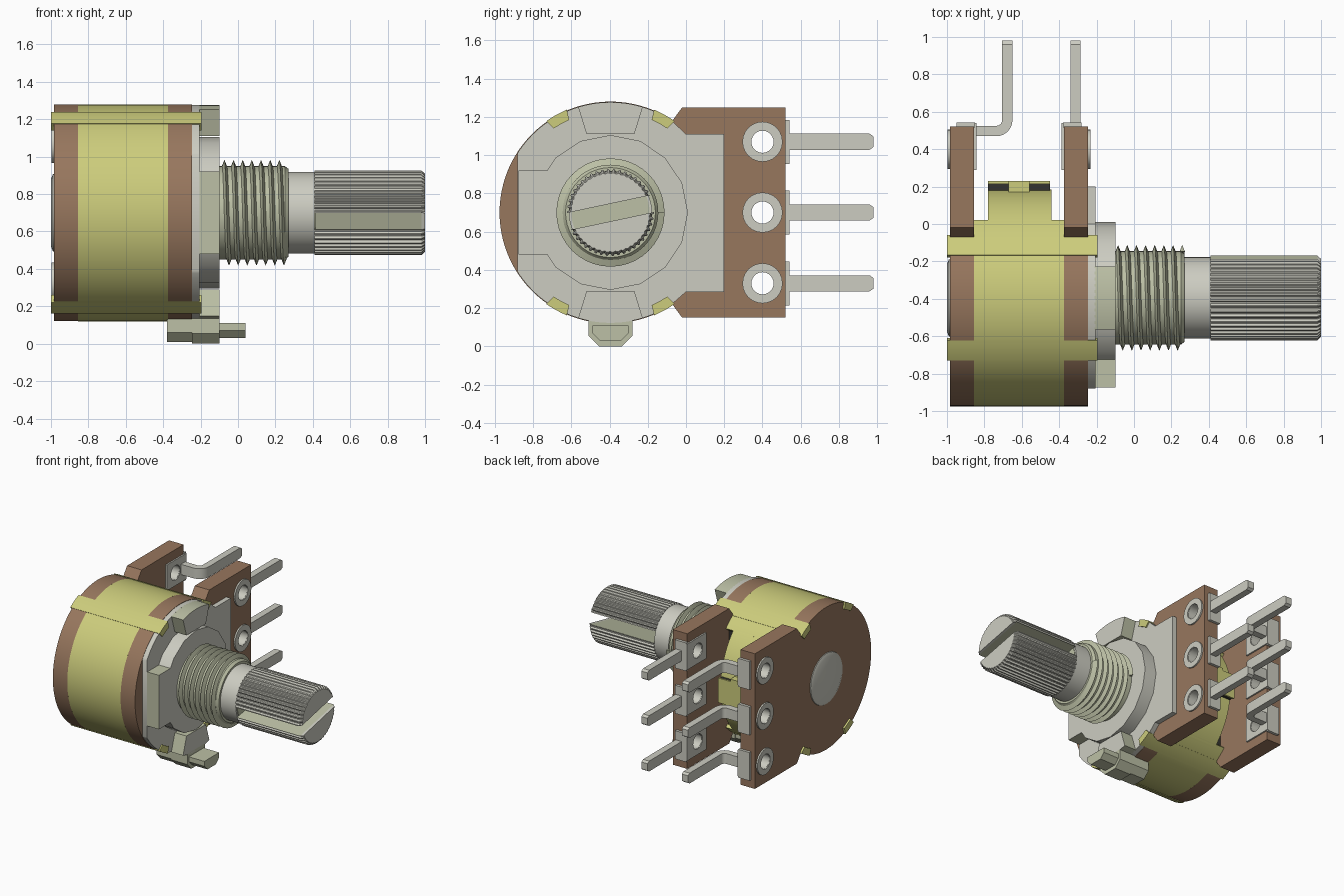
import bpy, bmesh
from math import sin, cos, pi, radians, asin
from mathutils import Matrix

if "Cube" in bpy.data.objects:
    bpy.data.objects.remove(bpy.data.objects["Cube"])

CY, CZ, R = -0.395, 0.70, 0.58      # main axis (along x) and body radius
PIN_Z = (0.33, 0.70, 1.07)


def material(name, srgb):
    col = [(c / 255) ** 2.2 for c in srgb] + [1]
    m = bpy.data.materials.new(name)
    m.use_nodes = True
    m.diffuse_color = col
    m.node_tree.nodes["Principled BSDF"].inputs["Base Color"].default_value = col
    return m


BROWN = material("brown_board", (150, 118, 94))
YELLOW = material("yellow_brass", (203, 203, 123))
METAL = material("light_metal", (203, 203, 192))
GREEN = material("greenish_metal", (187, 191, 164))
DARK = material("dark_core", (55, 54, 50))


def finish(name, bm, *mats, angle=30):
    bmesh.ops.remove_doubles(bm, verts=bm.verts, dist=1e-5)
    bmesh.ops.recalc_face_normals(bm, faces=bm.faces)
    me = bpy.data.meshes.new(name)
    bm.to_mesh(me)
    bm.free()
    for m in mats:
        me.materials.append(m)
    ob = bpy.data.objects.new(name, me)
    bpy.context.collection.objects.link(ob)
    bpy.ops.object.select_all(action='DESELECT')
    ob.select_set(True)
    bpy.context.view_layer.objects.active = ob
    bpy.ops.object.shade_smooth_by_angle(angle=radians(angle))
    return ob


def arc(r, a, b, n=48, cy=CY, cz=CZ):
    return [(cy + r * cos(radians(a + (b - a) * i / n)),
             cz + r * sin(radians(a + (b - a) * i / n))) for i in range(n + 1)]


def circle(r, n=32, cy=CY, cz=CZ):
    return arc(r, 0, 360, n, cy, cz)[:-1]


def rect(y0, y1, z0, z1):
    return [(y0, z0), (y1, z0), (y1, z1), (y0, z1)]


# Extruded outline; inner loops become holes. Axis x uses (y, z), axis z uses (x, y)
def plate(name, loops, lo, hi, *mats, axis='x'):
    cu = bpy.data.curves.new(name, 'CURVE')
    cu.dimensions, cu.fill_mode, cu.extrude = '2D', 'BOTH', (hi - lo) / 2
    for loop in loops:
        sp = cu.splines.new('POLY')
        sp.points.add(len(loop) - 1)
        for p, (u, v) in zip(sp.points, loop):
            p.co = (u, v, 0, 1)
        sp.use_cyclic_u = True
    tmp = bpy.data.objects.new(name + "_outline", cu)
    bpy.context.collection.objects.link(tmp)
    bpy.context.view_layer.update()
    dg = bpy.context.evaluated_depsgraph_get()
    me = bpy.data.meshes.new_from_object(tmp.evaluated_get(dg))
    bm = bmesh.new()
    bm.from_mesh(me)
    bpy.data.objects.remove(tmp)
    bpy.data.curves.remove(cu)
    bpy.data.meshes.remove(me)
    mid = (lo + hi) / 2
    turn = Matrix(((0, 0, 1, mid), (1, 0, 0, 0), (0, 1, 0, 0), (0, 0, 0, 1)))
    bm.transform(turn if axis == 'x' else Matrix.Translation((0, 0, mid)))
    for f in bm.faces:
        f.material_index = 0
    ob = finish(name, bm, *mats)
    if len(mats) > 1:                # second colour on the side walls
        for p in ob.data.polygons:
            p.material_index = int(abs(p.normal.x) < 0.5)
    return ob


# Closed solid lofted through rings of equal length given as (x, outline)
def loft(name, sections, *mats):
    bm = bmesh.new()
    rings = [[bm.verts.new((x, y, z)) for y, z in loop] for x, loop in sections]
    n = len(rings[0])
    for a, b in zip(rings, rings[1:]):
        for i in range(n):
            bm.faces.new((a[i], a[(i + 1) % n], b[(i + 1) % n], b[i]))
    bm.faces.new(rings[0])
    bm.faces.new(rings[-1])
    return finish(name, bm, *mats)


# Circuit boards with eyelet holes
board = arc(R, 56, 304, 64) + [(-0.02, 0.15), (0.52, 0.15), (0.52, 1.25), (-0.02, 1.25)]
holes = [circle(0.06, 24, 0.40, z) for z in PIN_Z]
plate("rear_board", [board] + holes, -0.985, -0.855, BROWN)
plate("front_board", [board] + holes, -0.375, -0.245, BROWN)

# Brass can, open toward the terminals, with a narrower strap closing it
plate("can", [arc(R, 44, 316, 72) + arc(0.55, 316, 44, 72)], -0.855, -0.375, YELLOW)
plate("inner_core", [arc(0.549, 46, 314)], -0.85, -0.38, DARK)
plate("can_strap", [arc(R, -46, 46, 32) + arc(0.55, 46, -46, 32)], -0.78, -0.44, YELLOW)
plate("strap_lock", [rect(0.15, 0.23, 0.58, 0.82)], -0.67, -0.56, YELLOW)
for side, x in (("left", -0.56), ("right", -0.78)):
    plate("strap_lock_" + side, [rect(0.15, 0.22, 0.61, 0.79)], x, x + 0.11, DARK)
    plate("strap_lip_" + side, [rect(0.215, 0.23, 0.60, 0.80)], x, x + 0.11, YELLOW)
for a in (61, 119, 241, 299):
    plate("can_claw", [arc(0.584, a - 6, a + 6, 6) + arc(0.53, a + 5, a - 5, 6)],
          -1.0, -0.195, YELLOW)

# Front mounting plate with its raised boss and lugs
flat = [(-0.88, 1.01), (-0.88, 0.39)]
outline = (arc(0.577, 56, 146, 28) + flat + arc(0.577, 214, 304, 28)
           + [(0.0, 0.285), (0.20, 0.285), (0.20, 1.11), (0.0, 1.11)])
plate("mounting_plate", [outline], -0.245, -0.205, METAL)
plate("boss", [circle(0.405, 16)], -0.21, -0.10, METAL)
plate("side_lug", [rect(-0.875, -0.70, 0.48, 0.92)], -0.21, -0.10, METAL, GREEN)
for name, s in (("top_lug", 1), ("bottom_lug", -1)):
    lug = arc(0.577, 73, 107, 10) + [(-0.52, 1.11), (-0.27, 1.11)]
    plate(name, [[(y, CZ + s * (z - CZ)) for y, z in lug]], -0.21, -0.10, METAL, GREEN)


# Locating peg under the body
def peg(w, top, base, r):
    return [(CY - w, top), (CY - w, base + r), (CY - w + r, base),
            (CY + w - r, base), (CY + w, base + r), (CY + w, top)]


plate("peg_body", [peg(0.11, 0.14, 0.01, 0.05)], -0.38, -0.245, GREEN)
plate("peg_collar", [peg(0.115, 0.14, 0.0, 0.055)], -0.245, -0.10, GREEN)
plate("peg_tip", [peg(0.095, 0.11, 0.03, 0.04)], -0.10, 0.04, GREEN)

# Rear rivet
loft("rear_rivet", [(-0.98, circle(0.21)), (-0.99, circle(0.205)), (-1.0, circle(0.18))], METAL)

# Threaded bushing: core with a helical ridge
loft("bushing", [(-0.11, circle(0.25, 48)), (0.25, circle(0.25, 48)),
                 (0.27, circle(0.235, 48))], GREEN)
bm = bmesh.new()
steps, turns, pitch = 40, 7, 0.049
prev = None
for i in range(steps * turns + 1):
    t = i / steps
    x, a = -0.085 + pitch * t, 2 * pi * t
    row = [bm.verts.new((x + dx, CY + r * cos(a), CZ + r * sin(a)))
           for dx, r in ((-0.014, 0.248), (0, 0.283), (0.014, 0.248))]
    if prev:
        for j in range(3):
            k = (j + 1) % 3
            bm.faces.new((prev[j], prev[k], row[k], row[j]))
    else:
        bm.faces.new(row)
    prev = row
bm.faces.new(prev)
finish("thread", bm, GREEN)

# Shaft: plain neck, then two knurled halves with the screwdriver slot between
loft("shaft_neck", [(0.2, circle(0.218, 48)), (0.41, circle(0.218, 48))], METAL)
plate("slot_floor", [circle(0.205, 48)], 0.405, 0.414, GREEN)
HALF_SLOT, TEETH = 0.045, 20


def knurl(r, depth, turn):
    a0 = asin(HALF_SLOT / r)
    pts = []
    n = TEETH * 4
    for i in range(n + 1):
        rr = r - (depth if i % 4 in (1, 2) and i < n else 0)
        a = a0 + (pi - 2 * a0) * i / n
        v = max(rr * sin(a), HALF_SLOT)
        u = rr * cos(a)
        pts.append((CY + u * cos(turn) - v * sin(turn), CZ + u * sin(turn) + v * cos(turn)))
    return pts


for name, turn in (("upper", radians(12)), ("lower", radians(192))):
    half = loft("shaft_" + name + "_half",
                [(0.41, knurl(0.227, 0.012, turn)), (0.98, knurl(0.227, 0.012, turn)),
                 (1.0, knurl(0.208, 0.004, turn))], METAL, GREEN)
    for p in half.data.polygons:     # slot wall faces the axis
        c = p.center
        inward = p.normal.y * (c.y - CY) + p.normal.z * (c.z - CZ) < 0
        p.material_index = int(inward and p.area > 0.1)

# Eyelets, contact clips and pins on both boards
bend = ([(-0.86, 0.525), (-0.86, 0.47)] + arc(0.085, -90, 0, 8, -0.735, 0.555)
        + [(-0.65, 0.70), (-0.705, 0.70)] + arc(0.03, 0, -90, 6, -0.735, 0.555))
for z in PIN_Z:
    hole = circle(0.06, 24, 0.40, z)
    ring = [circle(0.105, 24, 0.40, z), hole]
    tube = [circle(0.07, 24, 0.40, z), circle(0.058, 24, 0.40, z)]
    clip = [rect(0.29, 0.54, z - 0.105, z + 0.105), hole]
    edge = [rect(0.515, 0.542, z - 0.115, z + 0.115)]
    pin = [[(0.53, z - 0.042), (0.96, z - 0.042), (0.98, z - 0.028),
            (0.98, z + 0.028), (0.96, z + 0.042), (0.53, z + 0.042)]]
    for side, lo, hi, out, inn, e in (("rear", -0.985, -0.855, -0.997, -0.855, -0.95),
                                      ("front", -0.375, -0.245, -0.245, -0.387, -0.38)):
        plate(side + "_eyelet", ring, out, out + 0.012, METAL)
        plate(side + "_eyelet_tube", tube, lo - 0.006, hi + 0.006, METAL)
        plate(side + "_clip", clip, inn, inn + 0.012, METAL)
        plate(side + "_clip_edge", edge, e, e + 0.1, METAL)
    plate("front_pin", pin, -0.34, -0.285, METAL)
    plate("rear_pin", [[(max(y, 0.69), v) for y, v in pin[0]]], -0.705, -0.65, METAL)
    plate("rear_pin_bend", [bend], z - 0.042, z + 0.042, METAL, axis='z')
